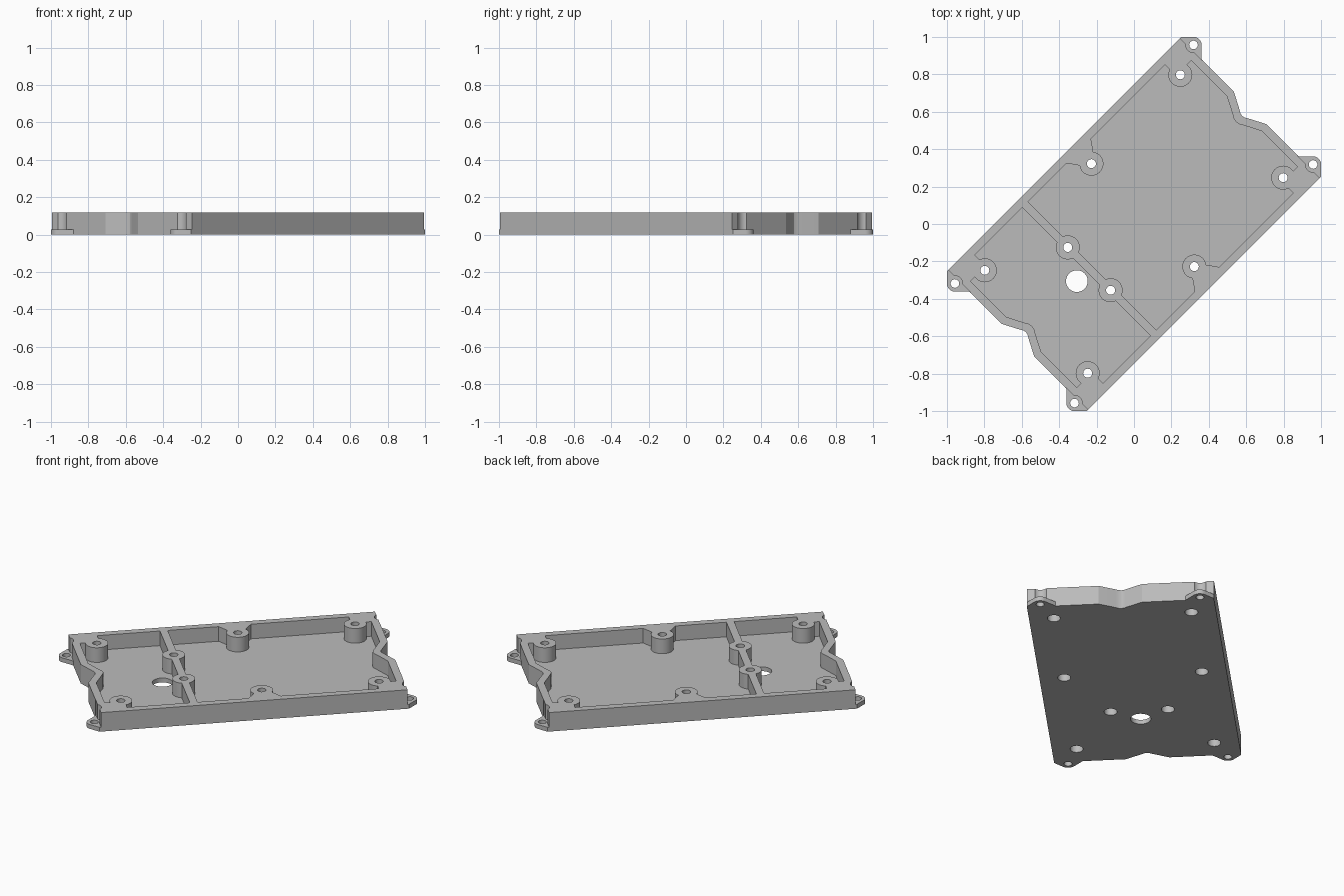
import bpy
import bmesh
from math import cos, sin, pi, radians
from mathutils import Matrix

old = bpy.data.objects.get("Cube")
if old:
    bpy.data.objects.remove(old, do_unlink=True)

HEIGHT, FLOOR = 0.118, 0.027
LOW, HIGH = -0.1, 0.3            # cutter overshoot
QUADRANTS = [(1, 1), (-1, 1), (-1, -1), (1, -1)]
EAR = (0.902, 0.452)
EAR_R = 0.043

grey = bpy.data.materials.new("plain_grey")
grey.use_nodes = True
grey.diffuse_color = (0.5, 0.5, 0.5, 1)
grey.node_tree.nodes["Principled BSDF"].inputs["Base Color"].default_value = (0.5, 0.5, 0.5, 1)


def prism(name, points, z0, z1):
    """Extrude a flat outline between two heights."""
    bm = bmesh.new()
    face = bm.faces.new([bm.verts.new((x, y, z0)) for x, y in points])
    top = bmesh.ops.extrude_face_region(bm, geom=[face])["geom"]
    verts = [v for v in top if isinstance(v, bmesh.types.BMVert)]
    bmesh.ops.translate(bm, verts=verts, vec=(0, 0, z1 - z0))
    bmesh.ops.recalc_face_normals(bm, faces=bm.faces)
    mesh = bpy.data.meshes.new(name)
    bm.to_mesh(mesh)
    bm.free()
    obj = bpy.data.objects.new(name, mesh)
    bpy.context.collection.objects.link(obj)
    return obj


def arc(centre, r, a0, a1, n):
    return [(centre[0] + r * cos(a0 + (a1 - a0) * i / n),
             centre[1] + r * sin(a0 + (a1 - a0) * i / n)) for i in range(n + 1)]


def disc(name, centre, r, z0, z1, n=40):
    return prism(name, arc(centre, r, 0, 2 * pi, n)[:-1], z0, z1)


def box(name, x0, x1, y0, y1, z0, z1):
    return prism(name, [(x0, y0), (x1, y0), (x1, y1), (x0, y1)], z0, z1)


def cut(target, tool):
    """Subtract a tool and discard it."""
    mod = target.modifiers.new("cut", "BOOLEAN")
    mod.operation, mod.solver, mod.object = "DIFFERENCE", "EXACT", tool
    with bpy.context.temp_override(object=target, active_object=target):
        bpy.ops.object.modifier_apply(modifier=mod.name)
    bpy.data.objects.remove(tool, do_unlink=True)


def four_way(quarter):
    """Mirror a quarter outline (first point on the x axis) into a closed loop."""
    half = quarter + [(-x, y) for x, y in reversed(quarter)]
    return half + [(x, -y) for x, y in reversed(half[1:-1])]


# Outer block, with notched ends and mounting ears
outer = [(0.817, 0), (0.821, 0.016), (0.83, 0.031), (0.878, 0.123), (0.878, 0.367)]
outer += arc(EAR, EAR_R, -pi / 4, pi / 4, 12) + [(0.885, 0.529)]
tray = prism("tray_body", four_way(outer), 0, HEIGHT)

# Cavity tool, following the wall inside
inner = [(0.771, 0), (0.775, 0.02), (0.785, 0.036), (0.834, 0.131), (0.834, 0.485)]
cavity = prism("cavity_cutter", four_way(inner), FLOOR, HIGH)

# Screw posts: corners, mid sides and dividing wall
MID_X, DIV_X = 0.067, -0.339
posts = [(sx * 0.739, sy * 0.389) for sx, sy in QUADRANTS]
for s in (1, -1):
    posts += [(MID_X, s * 0.389), (DIV_X, s * 0.162)]
for p in posts:
    cut(cavity, disc("post", p, 0.064, LOW, HIGH + 0.1))

# Solid corners, tapered necks and the dividing wall
for sx, sy in QUADRANTS:
    cut(cavity, box("corner", *sorted((sx * 0.72, sx * 0.95)),
                    *sorted((sy * 0.402, sy * 0.6)), LOW, HIGH + 0.1))
for s in (1, -1):
    neck = [(MID_X + a, s * b) for a, b in
            [(-0.103, 0.5), (0.103, 0.5), (0.047, 0.42), (-0.047, 0.42)]]
    cut(cavity, prism("neck", neck, LOW, HIGH + 0.1))
cut(cavity, box("divider", DIV_X - 0.022, DIV_X + 0.022, -0.6, 0.6, LOW, HIGH + 0.1))
cut(tray, cavity)

# Ears: lowered to thin tabs, with scalloped walls and screw holes
for sx, sy in QUADRANTS:
    centre = (sx * EAR[0], sy * EAR[1])
    cut(tray, box("ear_relief", *sorted((sx * 0.877, sx * 1.1)),
                  *sorted((sy * 0.36, sy * 0.6)), FLOOR, HIGH))
    cut(tray, disc("scallop", centre, EAR_R - 0.002, FLOOR, HIGH))
    cut(tray, disc("ear_hole", centre, 0.023, LOW, HIGH, 24))

# Post holes, counterbored underneath
for p in posts:
    cut(tray, disc("counterbore", p, 0.037, LOW, 0.075))
    cut(tray, disc("post_hole", p, 0.024, LOW, HIGH, 24))

# Large floor opening
cut(tray, disc("floor_opening", (-0.432, 0), 0.058, LOW, HIGH, 48))

# Turn the tray diagonally and finish
tray.data.transform(Matrix.Rotation(radians(45), 4, "Z"))
tray.data.materials.clear()
tray.data.materials.append(grey)
for other in bpy.context.selected_objects:
    other.select_set(False)
tray.select_set(True)
bpy.context.view_layer.objects.active = tray
bpy.ops.object.shade_smooth_by_angle(angle=radians(25))
